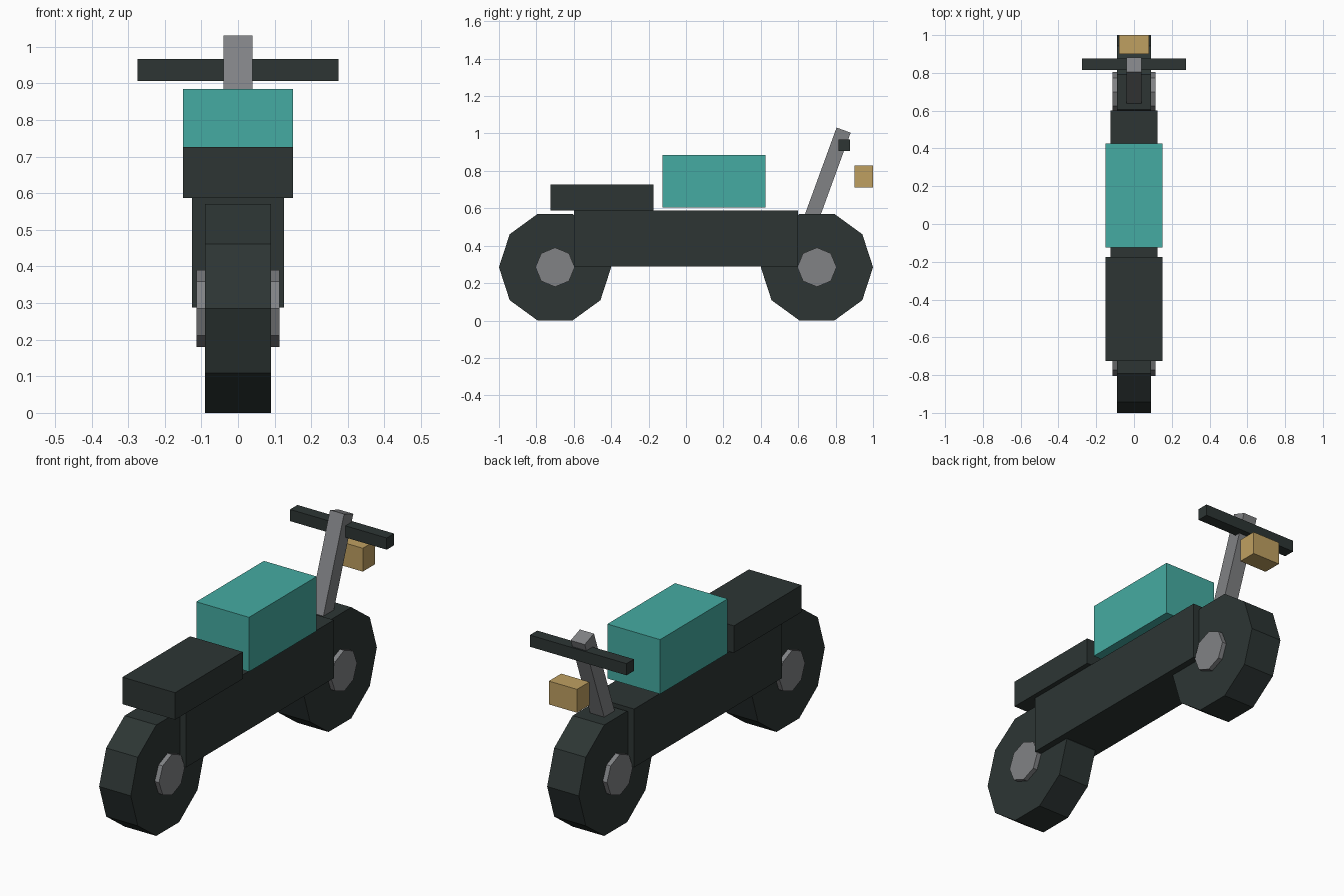
import bpy
import math

cube = bpy.data.objects.get("Cube")
if cube:
    bpy.data.objects.remove(cube, do_unlink=True)


def material(name, rgb):
    mat = bpy.data.materials.new(name)
    mat.use_nodes = True
    color = (*rgb, 1.0)
    mat.diffuse_color = color
    mat.node_tree.nodes["Principled BSDF"].inputs["Base Color"].default_value = color
    return mat


black = material("charcoal", (0.026, 0.036, 0.034))
teal = material("teal", (0.06, 0.41, 0.36))
grey = material("metal grey", (0.22, 0.225, 0.235))
amber = material("amber", (0.52, 0.35, 0.12))


def finish(name, mat):
    obj = bpy.context.object
    obj.name = name
    obj.data.materials.append(mat)
    return obj


def box(name, mat, center, size, tilt=0.0):
    bpy.ops.mesh.primitive_cube_add(size=1, location=center)
    obj = finish(name, mat)
    obj.scale = size
    obj.rotation_euler.x = tilt
    return obj


def disc(name, mat, center, radius, width, sides, phase):
    # Cylinder lying across the model, turned by phase about its axle
    bpy.ops.mesh.primitive_cylinder_add(
        vertices=sides, radius=radius, depth=width, location=center,
        rotation=(0, math.pi / 2, 0))
    obj = finish(name, mat)
    obj.rotation_mode = 'XYZ'
    obj.rotation_euler = (phase, math.pi / 2, 0)
    return obj


# Wheels and hubs
AXLE_Z = 0.285
for end, y in (("rear", -0.7), ("front", 0.7)):
    disc(end + "_wheel", black, (0, y, AXLE_Z), 0.3, 0.18, 10, 0)
    disc(end + "_hub", grey, (0, y, AXLE_Z), 0.105, 0.228, 8, 0)

# Body, seat and tank
box("frame", black, (0, 0, 0.438), (0.25, 1.2, 0.3))
box("seat", black, (0, -0.45, 0.657), (0.3, 0.55, 0.139))
box("fuel_tank", teal, (0, 0.15, 0.745), (0.3, 0.55, 0.28))

# Steering stem, leaning forward, with handlebar and lamp
box("steering_stem", grey, (0, 0.757, 0.783), (0.08, 0.08, 0.5), -0.35)
box("handlebar", black, (0, 0.846, 0.937), (0.55, 0.06, 0.06))
box("headlight", amber, (0, 0.95, 0.77), (0.16, 0.1, 0.12))
